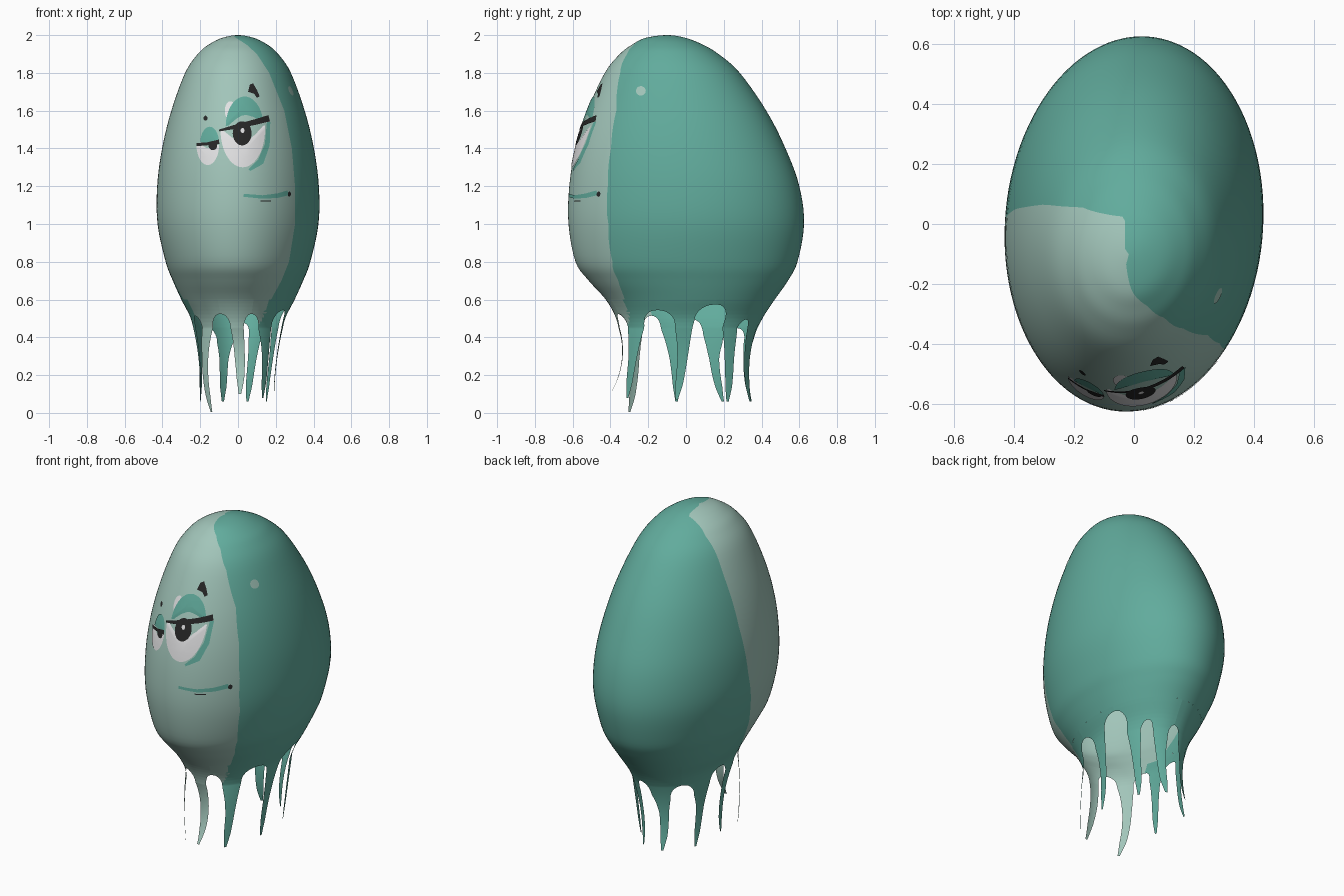
import bpy, bmesh, math
from mathutils import Vector

if "Cube" in bpy.data.objects:
    bpy.data.objects.remove(bpy.data.objects["Cube"])


def mat(name, rgb):
    m = bpy.data.materials.new(name)
    m.diffuse_color = (*rgb, 1)
    m.use_nodes = True
    m.node_tree.nodes["Principled BSDF"].inputs["Base Color"].default_value = m.diffuse_color
    return m


TEAL = mat("teal", (0.12, 0.41, 0.335))
PALE = mat("pale_green", (0.36, 0.56, 0.49))
WHITE = mat("eye_white", (0.76, 0.76, 0.77))
DARK = mat("near_black", (0.02, 0.02, 0.02))

# Bell profile: height, half width, front y, back y
PROFILE = [(2.0, 0, -.1, -.1), (1.985, .085, -.215, .0), (1.95, .155, -.285, .088),
           (1.9, .213, -.35, .172), (1.8, .28, -.43, .285), (1.6, .353, -.522, .425),
           (1.4, .402, -.585, .527), (1.2, .428, -.618, .6), (1.0, .426, -.622, .625),
           (.8, .383, -.585, .59), (.7, .345, -.515, .54), (.6, .30, -.425, .47),
           (.5, .25, -.37, .405), (.4, .23, -.35, .36), (.3, .22, -.34, .34)]
STEPS = 5
SKEW = .06  # slight diagonal lean of the oval cross-section


def smooth_rows(pts):
    first = (pts[1][0], -pts[1][1], pts[1][3], pts[1][2])
    p = [first] + pts + [pts[-1]]
    rows = []
    for i in range(1, len(p) - 2):
        for k in range(STEPS):
            t = k / STEPS
            rows.append(tuple(0.5 * (2 * b + (c - a) * t + (2 * a - 5 * b + 4 * c - d) * t * t
                                     + (3 * b - a - 3 * c + d) * t ** 3)
                              for a, b, c, d in zip(*p[i - 1:i + 3])))
    return rows + [pts[-1]]


ROWS = smooth_rows(PROFILE)


def lerp_table(table, z):
    for p, q in zip(table, table[1:]):
        if p[0] >= z >= q[0]:
            t = (p[0] - z) / max(p[0] - q[0], 1e-9)
            return [u + (v - u) * t for u, v in zip(p, q)][1:]
    return list(table[0][1:] if z > table[0][0] else table[-1][1:])


def clamp(v):
    return max(-1, min(1, v))


def ring(angle, z):
    a, y0, y1 = lerp_table(ROWS, z)
    return Vector((a * math.cos(angle), (y0 + y1) / 2 + (y1 - y0) / 2 * math.sin(angle + SKEW), z))


def front(x, z, lift):
    p = ring(-math.acos(clamp(x / lerp_table(ROWS, z)[0])), z)
    return Vector((x, p.y - lift, z))


def make_object(name, bm, mats):
    me = bpy.data.meshes.new(name)
    bm.to_mesh(me)
    bm.free()
    for m in mats:
        me.materials.append(m)
    me.shade_smooth()
    ob = bpy.data.objects.new(name, me)
    bpy.context.collection.objects.link(ob)


def skin(bm, rows, closed=False):
    made = []
    for r, s in zip(rows, rows[1:]):
        n = len(r)
        for i in range(n if closed else n - 1):
            j = (i + 1) % n
            made.append((i, bm.faces.new((r[i], s[i], s[j], r[j]))))
    return made


# Bell: columns follow the edge between the pale face and the teal back
EDGE_X = [(2, -.03), (1.985, -.01), (1.95, .045), (1.9, .1), (1.8, .165), (1.6, .245), (1.4, .285),
          (1.2, .302), (1, .302), (.8, .27), (.7, .23), (.6, .175), (.5, .13), (.45, .10)]
EDGE_Y = [(2, .0), (1.985, .02), (1.9, .055), (1.7, .065), (1.4, .05), (1.1, .01), (.8, -.07), (.6, -.13)]
NP, NT = 48, 64

bm = bmesh.new()
grid = []
for z, a, y0, y1 in ROWS[1:11 * STEPS + 1]:
    right = 2 * math.pi - math.acos(clamp(lerp_table(EDGE_X, z)[0] / a))
    left = math.pi - math.asin(clamp((lerp_table(EDGE_Y, z)[0] - (y0 + y1) / 2) / ((y1 - y0) / 2))) - SKEW
    left = min(max(left, math.acos(clamp(-.03 / a))), right - .02)
    angles = [left + (right - left) * i / NP for i in range(NP)]
    angles += [right + (left + 2 * math.pi - right) * i / NT for i in range(NT)]
    grid.append([bm.verts.new(ring(t, z)) for t in angles])
for i, f in skin(bm, grid, True):
    f.material_index = 1 if i < NP else 0
apex = bm.verts.new((0, -.1, 2))
for i in range(NP + NT):
    bm.faces.new((apex, grid[0][i], grid[0][(i + 1) % (NP + NT)]))
make_object("bell", bm, [TEAL, PALE])

# Arched gaps between tentacles: angle, top height, share of the sector cut away
GAPS = [(249, .525, .62), (286, .525, .48), (332, .545, .62), (375, .575, .66), (408, .495, .45),
        (442, .475, .45), (493, .45, .6), (537, .50, .58), (567, .515, .5), (609, .525, .62)]
# Tentacles, one after each gap: name, middle x y, tip x y z, material
TENTACLES = [
    ("front", (.01, -.34), (.01, -.40, .10), PALE),
    ("front_right", (.145, -.285), (.13, -.31, .08), TEAL),
    ("right", (.205, -.02), (.19, -.05, .07), TEAL),
    ("back_right", (.175, .23), (.15, .22, .06), TEAL),
    ("back", (.075, .325), (.05, .34, .06), TEAL),
    ("back_left", (-.075, .32), (-.08, .345, .06), TEAL),
    ("left_back", (-.2, .15), (-.2, .195, .06), TEAL),
    ("left", (-.205, -.06), (-.2, -.05, .06), TEAL),
    ("front_left", (-.175, -.27), (-.14, -.30, .005), PALE)]
JOIN, MID, COLS = .45, .28, 8


def tentacle(name, mid, tip, material, gap0, gap1):
    a0, a1 = math.radians(gap0[0]), math.radians(gap1[0])
    ac, half = (a0 + a1) / 2, (a1 - a0) / 2
    arc = (ring(a1, JOIN) - ring(a0, JOIN)).length / 2
    root, zt = ring(ac, JOIN), tip[2]

    def width(z, gap):
        # full sector above the arch, then the arch curve, then a taper
        top, cut = gap[1:]
        base = top - .08
        if z >= top - 1e-6:
            return 1
        if z >= base:
            return 1 - cut * math.sqrt(1 - ((z - base) / .08) ** 2)
        m, b = .028 / arc, 1 - cut
        return lerp_table([(base, b), ((base + MID) / 2, .4 * b + .6 * m), (MID, m),
                           (zt + .08, .021 / arc), (zt, .007 / arc)], z)[0]

    zs = [.6 - .005 * k for k in range(49)]
    zs += [.36 + (zt - .36) * k / 12 for k in range(1, 13)]
    bm = bmesh.new()
    rows = []
    for z in zs:
        shift = Vector()
        if z < JOIN:
            l0 = (z - MID) * (z - zt) / ((JOIN - MID) * (JOIN - zt))
            l1 = (z - JOIN) * (z - zt) / ((MID - JOIN) * (MID - zt))
            l2 = (z - JOIN) * (z - MID) / ((zt - JOIN) * (zt - MID))
            c = [l0 * root[i] + l1 * mid[i] + l2 * tip[i] for i in (0, 1)]
            shift = Vector((*c, z)) - ring(ac, z)
        f0, f1 = width(z, gap0), width(z, gap1)
        rows.append([bm.verts.new(ring(ac + half * (-f0 + (f0 + f1) * k / COLS), z) + shift)
                     for k in range(COLS + 1)])
    # the pale face runs a little way down onto the right front root
    for i, f in skin(bm, rows):
        c = f.calc_center_median()
        if material is TEAL and c.y < -.2 and c.z > .45 and 0 < c.x < lerp_table(EDGE_X, c.z)[0]:
            f.material_index = 1
    make_object(name + "_tentacle", bm, [material, PALE])


for t, g0, g1 in zip(TENTACLES, GAPS, GAPS[1:]):
    tentacle(*t, g0, g1)


# Painted details laid just over the bell
def face_front(bm):
    bm.normal_update()
    for f in bm.faces:
        if f.normal.y > 0:
            f.normal_flip()


def patch(name, outline, material, lift):
    n = len(outline)
    cx, cz = sum(p[0] for p in outline) / n, sum(p[1] for p in outline) / n
    bm = bmesh.new()
    rows = [[bm.verts.new(front(cx + (x - cx) * k / 5, cz + (z - cz) * k / 5, lift))
             for x, z in outline] for k in range(1, 6)]
    skin(bm, rows, True)
    bm.faces.new(rows[0])
    face_front(bm)
    make_object(name, bm, [material])


def oval(cx, cz, rx, rz, start=0, end=360, n=32):
    return [(cx + rx * math.cos(math.radians(start + (end - start) * i / n)),
             cz + rz * math.sin(math.radians(start + (end - start) * i / n))) for i in range(n)]


def stroke(name, pts, material, lift):
    # pts: x, z, half width
    bm = bmesh.new()
    fine = [[p[i] + (q[i] - p[i]) * k / 4 for i in range(3)]
            for p, q in zip(pts, pts[1:]) for k in range(4)] + [pts[-1]]
    sides = ([], [])
    for i, (x, z, w) in enumerate(fine):
        p, q = fine[max(i - 1, 0)], fine[min(i + 1, len(fine) - 1)]
        d = Vector((q[0] - p[0], q[1] - p[1])).normalized()
        for s, side in zip((1, -1), sides):
            side.append(bm.verts.new(front(x - s * d.y * w, z + s * d.x * w, lift)))
    skin(bm, sides)
    face_front(bm)
    make_object(name, bm, [material])


# Large eye
patch("large_eye_glint", oval(-.04, 1.60, .03, .05), WHITE, .003)
stroke("large_eye_shadow", [(.162, 1.54, .009), (.155, 1.42, .013), (.12, 1.33, .017),
                            (.06, 1.285, .006)], TEAL, .003)
patch("large_eye_white", oval(.025, 1.50, .118, .20, 180, 372), WHITE, .004)
patch("large_eyelid", oval(.035, 1.515, .10, .16, 12, 184), TEAL, .005)
patch("large_pupil", oval(.022, 1.48, .05, .064), DARK, .006)
patch("large_pupil_glint", oval(.024, 1.495, .011, .014, n=8), WHITE, .008)
stroke("large_lash", [(-.10, 1.495, .005), (.0, 1.518, .012), (.10, 1.542, .015),
                      (.165, 1.56, .017)], DARK, .007)
# Small eye
patch("small_eye_white", oval(-.16, 1.42, .06, .108, 175, 365), WHITE, .004)
patch("small_eyelid", oval(-.15, 1.425, .05, .09, 0, 180), TEAL, .005)
patch("small_pupil", oval(-.133, 1.415, .023, .024), DARK, .006)
stroke("small_lash", [(-.22, 1.42, .008), (-.16, 1.425, .008), (-.10, 1.435, .012)], DARK, .007)
# Brows
patch("large_brow", [(.053, 1.70), (.063, 1.738), (.08, 1.745), (.10, 1.71), (.115, 1.675),
                     (.10, 1.668), (.085, 1.69)], DARK, .004)
patch("small_brow", oval(-.172, 1.56, .011, .014, n=10), DARK, .004)
# Mouth
stroke("mouth", [(.03, 1.152, .008), (.13, 1.143, .009), (.21, 1.15, .012), (.265, 1.165, .013)], TEAL, .004)
patch("mouth_corner", oval(.272, 1.158, .008, .014, n=12), DARK, .005)
stroke("lip_line", [(.12, 1.122, .003), (.175, 1.122, .003)], DARK, .004)


# Pale round spot on the flank, laid out in y and z
def flank(y, z):
    a, y0, y1 = lerp_table(ROWS, z)
    return a * math.cos(math.asin(clamp((2 * y - y0 - y1) / (y1 - y0))) - SKEW), z


patch("flank_spot", [flank(y, z) for y, z in oval(-.235, 1.705, .026, .025, n=20)], PALE, .004)
